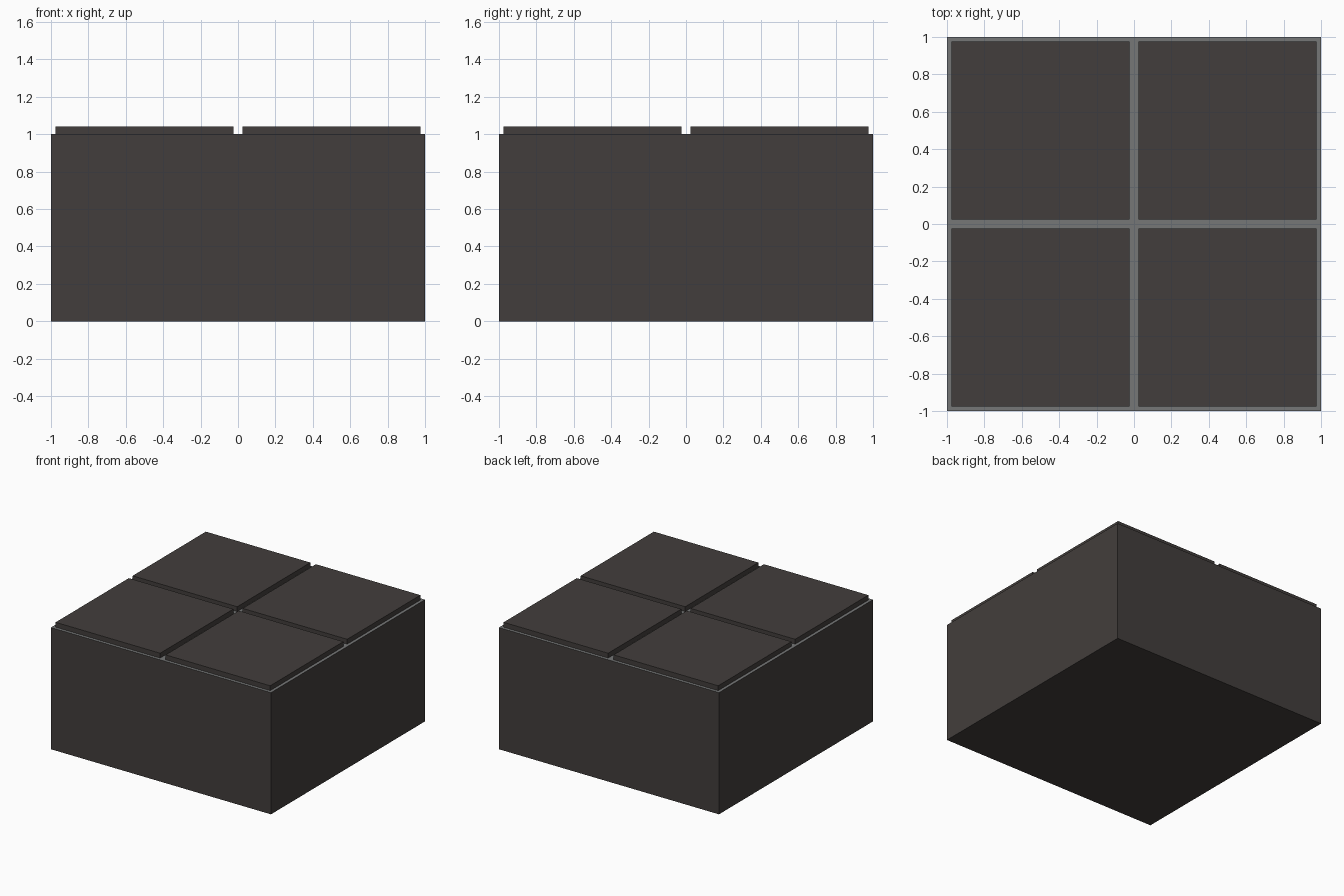
import bpy, bmesh
from mathutils import Matrix

if "Cube" in bpy.data.objects:
    bpy.data.objects.remove(bpy.data.objects["Cube"])


def material(name, color):
    m = bpy.data.materials.new(name)
    m.diffuse_color = (*color, 1)
    m.use_nodes = True
    m.node_tree.nodes["Principled BSDF"].inputs["Base Color"].default_value = m.diffuse_color
    return m


def box(name, center, size, mats):
    bm = bmesh.new()
    bmesh.ops.create_cube(bm, size=1, matrix=Matrix.Translation(center) @ Matrix.Diagonal((*size, 1)))
    # the last material goes on the upward face
    bm.normal_update()
    for f in bm.faces:
        f.material_index = len(mats) - 1 if f.normal.z > 0.5 else 0
    mesh = bpy.data.meshes.new(name)
    bm.to_mesh(mesh)
    bm.free()
    for m in mats:
        mesh.materials.append(m)
    obj = bpy.data.objects.new(name, mesh)
    bpy.context.collection.objects.link(obj)
    return obj


dark = material("dark_stone", (0.055, 0.048, 0.045))
grout = material("grey_grout", (0.18, 0.185, 0.185))

# Solid block with a grey grout top
box("base_block", (0, 0, 0.5), (2, 2, 1), [dark, grout])

# Four raised paving tiles, separated by narrow joints
for sx, x_name in ((-1, "left"), (1, "right")):
    for sy, y_name in ((-1, "front"), (1, "back")):
        box(f"tile_{y_name}_{x_name}", (sx * 0.5, sy * 0.5, 1.02), (0.95, 0.95, 0.04), [dark])
